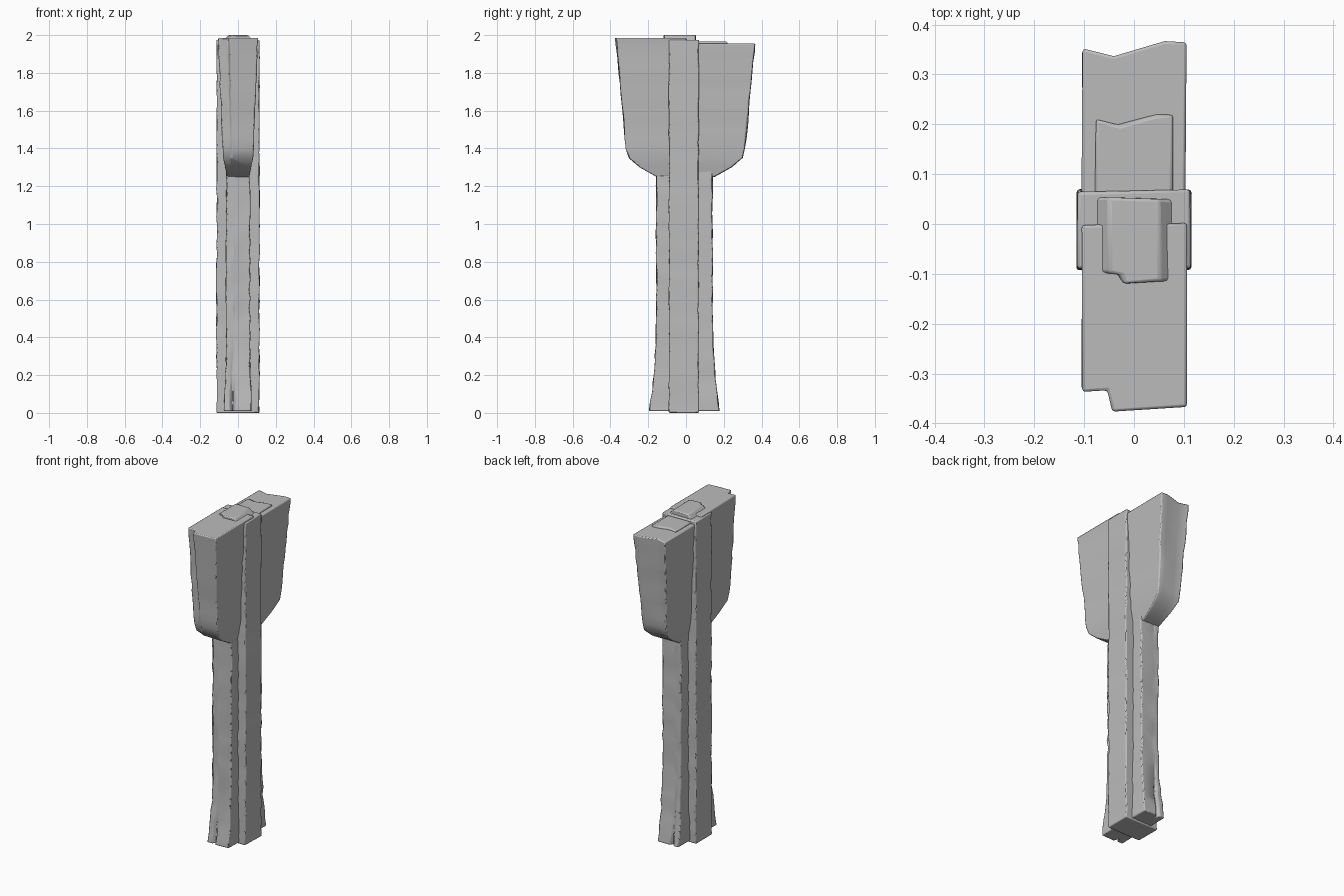
import bpy
import bmesh
import math
import random

random.seed(4)
cube = bpy.data.objects.get("Cube")
if cube:
    bpy.data.objects.remove(cube, do_unlink=True)

grey = bpy.data.materials.new("weathered grey")
grey.use_nodes = True
grey_value = (0.5, 0.5, 0.5, 1)
grey.diffuse_color = grey_value
grey.node_tree.nodes["Principled BSDF"].inputs["Base Color"].default_value = grey_value

FRONT, BACK = -1, 1
POST_TOP = 1.975
ARM_BASE = 1.25
ARM_CORNER = 0.11


def wobble(amount):
    return random.uniform(-amount, amount)


def timber(name, bottom, top, side, inner, half_width, reach, wear, profile, rough=0.004):
    """Stack worn cross-sections between two heights.
    half_width, reach and wear are rules of height; the profile lists
    (position across, share of wear) along the outer face."""
    bm = bmesh.new()
    steps = max(2, round((top - bottom) * 20))
    rings = []
    for step in range(steps + 1):
        z = bottom + (top - bottom) * step / steps
        half, outer, depth = half_width(z), reach(z), wear(z)
        section = [(-half, inner)]
        section += [(half * across, outer - depth * share) for across, share in profile]
        section += [(half, inner)]
        rings.append([bm.verts.new((x + wobble(rough), side * y + wobble(rough), z))
                      for x, y in section])
    for low, high in zip(rings, rings[1:]):
        for i in range(len(low)):
            previous = i - 1
            bm.faces.new((low[previous], low[i], high[i], high[previous]))
    bm.faces.new(rings[0])
    bm.faces.new(rings[-1])
    bmesh.ops.recalc_face_normals(bm, faces=bm.faces)
    mesh = bpy.data.meshes.new(name)
    bm.to_mesh(mesh)
    bm.free()
    mesh.materials.append(grey)
    obj = bpy.data.objects.new(name, mesh)
    bpy.context.collection.objects.link(obj)

    # Soften the worn edges and keep the sharp ones visible
    bevel = obj.modifiers.new("worn edges", "BEVEL")
    bevel.width = 0.006
    bevel.segments = 2
    bevel.limit_method = "ANGLE"
    bevel.angle_limit = math.radians(40)
    bpy.ops.object.select_all(action="DESELECT")
    obj.select_set(True)
    bpy.context.view_layer.objects.active = obj
    bpy.ops.object.shade_smooth_by_angle(angle=math.radians(40))


def constant(value):
    return lambda z: value


def foot_flare(z):
    """Grows from nothing at mid-shaft to one at the ground."""
    return max(0, 1 - 2 * z) ** 2


def arm_taper(z):
    """Runs from zero at the bottom of an arm to one at its top."""
    return (z - ARM_BASE) / (POST_TOP - ARM_BASE)


def arm_reach(z):
    """Rounded lower corner, then a straight outward lean."""
    corner = min(1, (z - ARM_BASE) / ARM_CORNER)
    return 0.15 + 0.15 * corner ** 0.7 + 0.07 * arm_taper(z)


def arm_half_width(z):
    corner = min(1, (z - ARM_BASE) / ARM_CORNER)
    return 0.06 + 0.015 * corner + 0.03 * arm_taper(z)


plain = [(-1, 0), (1, 0)]
cracked = [(-1, 0), (-0.6, 0), (-0.4, 1), (-0.2, 0), (1, 0)]
chipped_corner = [(-1, 1), (-0.5, 1), (-0.4, 0), (1, 0.2)]
hollowed = [(-1, 0.5), (-0.4, 1), (0.6, 0), (1, 0.2)]

# Central post, full height
timber("central_post", 0, POST_TOP, FRONT, -0.067, constant(0.113), constant(0.09),
       constant(0), plain, rough=0.003)

# Narrow uprights that flare at the foot
for name, side, shaft_reach in (("front_upright", FRONT, 0.157), ("back_upright", BACK, 0.14)):
    timber(name, 0.01, ARM_BASE + 0.05, side, 0,
           lambda z: 0.063 + 0.01 * foot_flare(z),
           lambda z: shaft_reach + 0.04 * foot_flare(z),
           lambda z: 0.03 * foot_flare(z), cracked)

# Broad bracket arms at the head, widening upward
timber("front_arm", ARM_BASE, POST_TOP + 0.01, FRONT, 0, arm_half_width,
       lambda z: arm_reach(z) + 0.005,
       lambda z: 0.04 * arm_taper(z), chipped_corner, rough=0.003)
timber("back_arm", ARM_BASE, POST_TOP - 0.02, BACK, 0, arm_half_width, arm_reach,
       lambda z: 0.03 * math.sqrt(arm_taper(z)), hollowed, rough=0.003)

# Raised broken slabs on the crown
timber("crown_slab", POST_TOP - 0.02, 2, FRONT, -0.05, lambda z: 0.05 + 2 - z,
       constant(0.12), constant(0.02), chipped_corner)
timber("back_crown_slab", POST_TOP - 0.05, POST_TOP - 0.01, BACK, 0.03, constant(0.08),
       constant(0.22), constant(0.02), hollowed)
